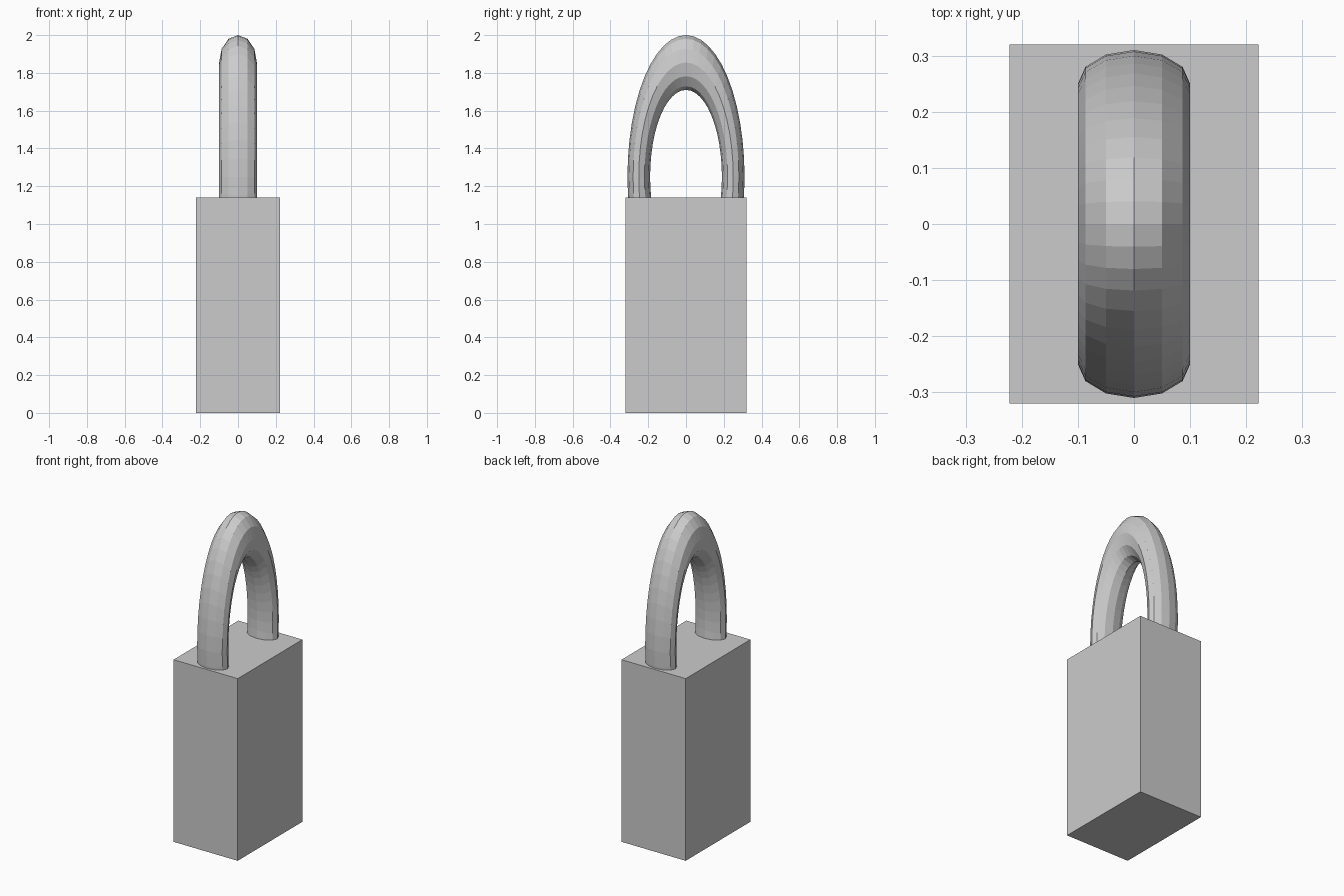
import bpy
from math import pi

if "Cube" in bpy.data.objects:
    bpy.data.objects.remove(bpy.data.objects["Cube"])

# lock body: plain sharp-edged block
bpy.ops.mesh.primitive_cube_add(size=1, location=(0, 0, 0.57))
body = bpy.context.object
body.name = "lock_body"
body.scale = (0.444, 0.64, 1.14)

# shackle: faceted ring stretched upward, its lower half sunk in the body
bpy.ops.mesh.primitive_torus_add(
    major_radius=0.25, minor_radius=0.06,
    major_segments=48, minor_segments=12,
    location=(0, 0, 1.25), rotation=(0, pi / 2, 0))
shackle = bpy.context.object
shackle.name = "shackle"
shackle.scale = (0.75 / 0.31, 1, 0.1 / 0.06)

# bake sizes into the meshes
bpy.ops.object.select_all(action='SELECT')
bpy.ops.object.transform_apply(location=False, rotation=True, scale=True)
